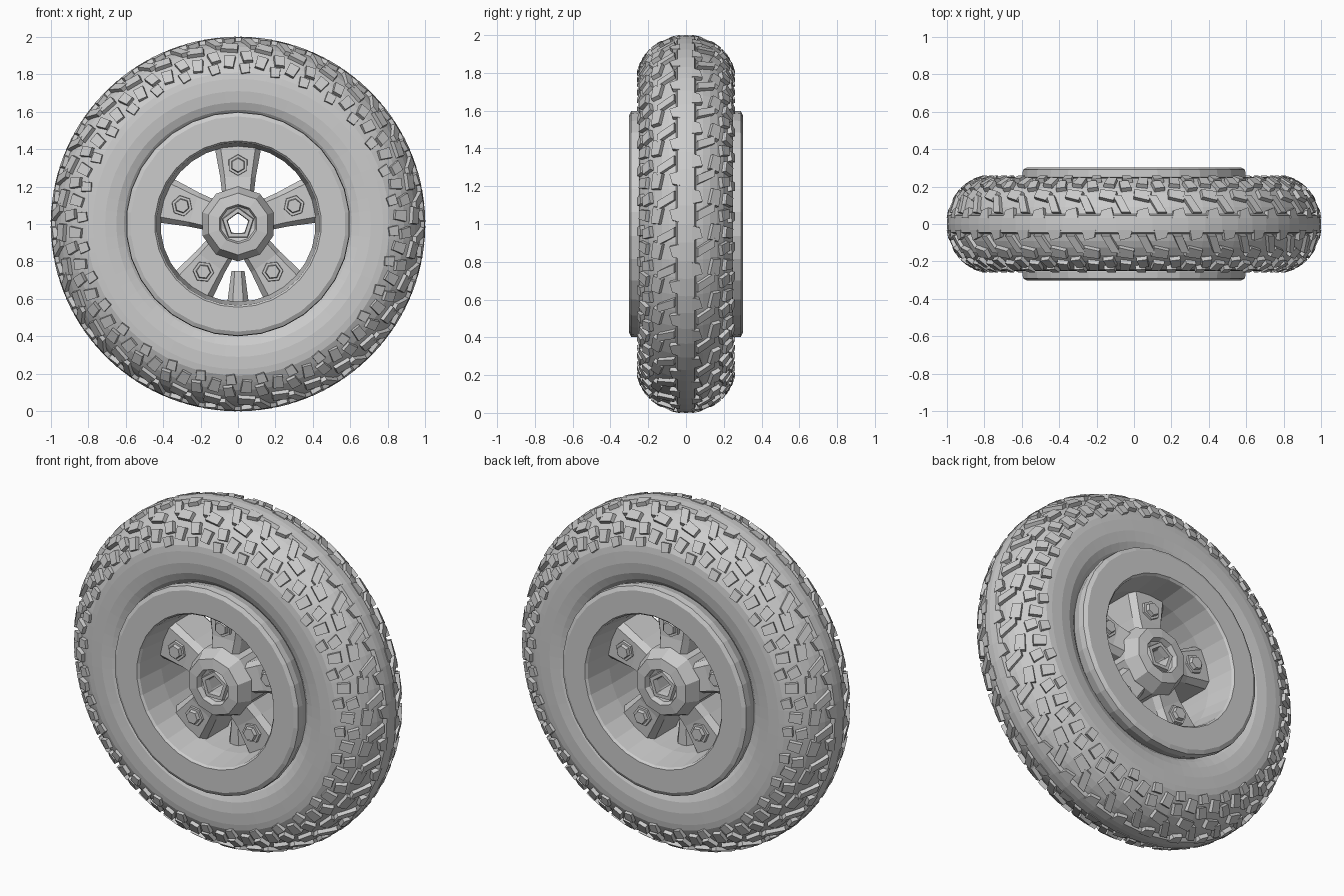
import bpy, bmesh
from math import sin, cos, pi, radians

if "Cube" in bpy.data.objects:
    bpy.data.objects.remove(bpy.data.objects["Cube"])

CZ = 1.0  # axle height, axle runs along y


def finish(bm, name):
    bmesh.ops.recalc_face_normals(bm, faces=bm.faces)
    me = bpy.data.meshes.new(name)
    bm.to_mesh(me)
    bm.free()
    ob = bpy.data.objects.new(name, me)
    bpy.context.collection.objects.link(ob)
    return ob


def polar(r, a, y):
    return (r * cos(a), y, CZ + r * sin(a))


def mirrored(half):
    """Close a half profile of (radius, y) by mirroring it across y = 0."""
    return half + [(r, -y) for r, y in reversed(half) if y > 1e-6]


def lathe(name, profile, segs, start=pi / 2):
    """Revolve a closed (radius, y) profile about the axle."""
    bm = bmesh.new()
    rings = [[bm.verts.new(polar(r, start + 2 * pi * i / segs, y)) for r, y in profile]
             for i in range(segs)]
    n = len(profile)
    for i in range(segs):
        a, b = rings[i], rings[(i + 1) % segs]
        for j in range(n):
            k = (j + 1) % n
            bm.faces.new((a[j], a[k], b[k], b[j]))
    return finish(bm, name)


def prism(bm, bottom, top):
    lo = [bm.verts.new(p) for p in bottom]
    hi = [bm.verts.new(p) for p in top]
    bm.faces.new(lo)
    bm.faces.new(hi)
    n = len(lo)
    for i in range(n):
        j = (i + 1) % n
        bm.faces.new((lo[i], lo[j], hi[j], hi[i]))


def crown(t, h):
    """Tyre section: t = angle from the crown to the side, h = height offset."""
    return 0.76 + (0.24 + h) * cos(t), (0.262 + h) * sin(t)


# Tyre carcass with a raised centre rib
half = [(0.57, 0.0), (0.57, 0.19), (0.61, 0.225), (0.65, 0.242), (0.71, 0.25)]
half += [crown(t, -0.014) for t in (1.5, 1.35)]
half += [crown(t, -0.02) for t in (1.15, 0.95, 0.75, 0.55, 0.38, 0.22)]
half += [crown(0.17, 0.0), (1.0, 0.0)]
lathe("tyre", mirrored(half), 64)

# Tread blocks: outlines in (section angle, fraction of pitch)
PITCH = 32
BLOCKS = [
    [(0.24, 0.10), (0.62, 0.36), (0.62, 0.60), (0.24, 0.34)],
    [(0.50, 0.58), (0.72, 0.50), (0.78, 0.98), (0.58, 1.00)],
    [(0.12, 0.55), (0.34, 0.62), (0.28, 0.90), (0.12, 0.95)],
    [(0.84, 0.08), (1.08, 0.18), (1.05, 0.46), (0.80, 0.38)],
    [(0.92, 0.60), (1.20, 0.55), (1.24, 0.84), (0.96, 0.92)],
    [(1.16, 0.05), (1.38, 0.12), (1.34, 0.40), (1.14, 0.36)],
]
bm = bmesh.new()
for side in (-1, 1):
    for i in range(PITCH):
        for outline in BLOCKS:
            layers = []
            for h, grow in ((-0.035, 1.12), (0.003, 1.0)):
                tc = sum(t for t, _ in outline) / 4
                fc = sum(f for _, f in outline) / 4
                pts = []
                for t, f in outline:
                    r, y = crown(tc + (t - tc) * grow, h)
                    a = 2 * pi * side * (i + fc + (f - fc) * grow) / PITCH
                    pts.append(polar(r, a, side * y))
                layers.append(pts)
            prism(bm, *layers)
finish(bm, "tread_blocks")

# Rim: barrel and two wide flanges
half = [(0.415, 0.0), (0.415, 0.12), (0.435, 0.29), (0.445, 0.302), (0.575, 0.302),
        (0.597, 0.29), (0.60, 0.255), (0.585, 0.20), (0.50, 0.14), (0.50, 0.0)]
lathe("rim", mirrored(half), 30)

# Hub with stepped face and a through hole
half = [(0.055, 0.0), (0.055, 0.19), (0.095, 0.205), (0.105, 0.236), (0.165, 0.228),
        (0.20, 0.15), (0.20, 0.0)]
lathe("hub", mirrored(half), 10)
lathe("hub_ring", mirrored([(0.058, 0.19), (0.062, 0.222), (0.085, 0.222), (0.092, 0.19)][:4]), 5)

# Five spokes and their bolts on both faces
spokes, bolts = bmesh.new(), bmesh.new()
for i in range(5):
    a = pi / 2 + i * 2 * pi / 5

    def at(r, w, y):
        return (r * cos(a) - w * sin(a), y, CZ + r * sin(a) + w * cos(a))

    sections = []
    for r, w, d in ((0.12, 0.08, 0.16), (0.25, 0.095, 0.135), (0.44, 0.13, 0.125)):
        sections.append([at(r, sw * w * k, d * e) for sw, k, e in
                         ((-1, 0.75, -1), (1, 0.75, -1), (1, 1, -0.75), (1, 1, 0.75),
                          (1, 0.75, 1), (-1, 0.75, 1), (-1, 1, 0.75), (-1, 1, -0.75))])
    prism(spokes, sections[0], sections[1])
    prism(spokes, sections[1], sections[2])
    for side in (-1, 1):
        def ring(rad, y):
            return [at(0.315 + rad * cos(k * pi / 3), rad * sin(k * pi / 3), side * y)
                    for k in range(6)]
        prism(bolts, ring(0.062, 0.10), ring(0.055, 0.145))
        prism(bolts, ring(0.042, 0.14), ring(0.036, 0.165))
finish(spokes, "spokes")
finish(bolts, "wheel_bolts")

# Valve stem in the lowest window
bm = bmesh.new()
prism(bm, [(0.06 * cos(k * pi / 3), 0.04 * sin(k * pi / 3), 0.56) for k in range(6)],
      [(0.035 * cos(k * pi / 3), 0.035 * sin(k * pi / 3), 0.75) for k in range(6)])
finish(bm, "valve_stem")
